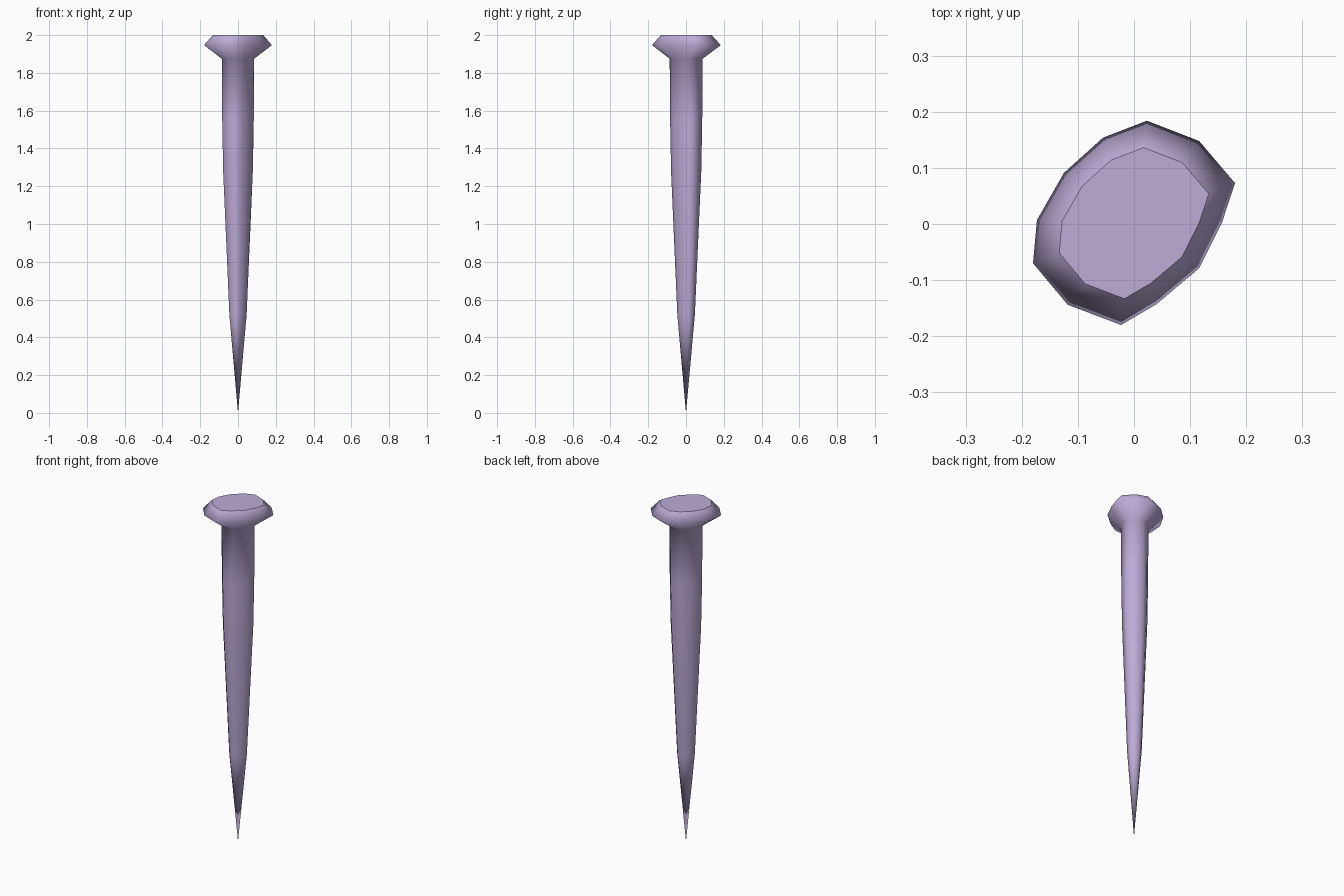
import bpy, bmesh

if "Cube" in bpy.data.objects:
    bpy.data.objects.remove(bpy.data.objects["Cube"])

# Irregular hand-forged cross-section of the head (12 sides, counter-clockwise)
SECTION = [(0.18, 0.073), (0.116, 0.148), (0.023, 0.184), (-0.055, 0.154),
           (-0.125, 0.091), (-0.173, 0.007), (-0.18, -0.07), (-0.118, -0.144),
           (-0.023, -0.18), (0.04, -0.143), (0.116, -0.079), (0.157, 0.003)]

# (height, scale of the section, widening across the narrow diagonal)
PROFILE = [(0.52, 0.25, 1.05), (1.28, 0.43, 1.05), (1.55, 0.457, 1.05),
           (1.875, 0.47, 1.05), (1.947, 1.0, 1.0), (2.0, 0.74, 1.0)]


def add_ring(bm, z, scale, widen):
    ring = []
    for x, y in SECTION:
        along, across = (x + y) / 2, (x - y) / 2 * widen
        ring.append(bm.verts.new(((along + across) * scale,
                                  (along - across) * scale, z)))
    return ring


bm = bmesh.new()
rings = [add_ring(bm, *row) for row in PROFILE]
n = len(SECTION)

# Pointed tip
tip = bm.verts.new((0, 0, 0))
for i in range(n):
    bm.faces.new((tip, rings[0][(i + 1) % n], rings[0][i]))

# Shaft and bevelled head
for low, high in zip(rings, rings[1:]):
    for i in range(n):
        j = (i + 1) % n
        bm.faces.new((low[i], low[j], high[j], high[i]))
for face in bm.faces:
    face.smooth = True

# Flat top with a crisp rim
top = bm.faces.new(rings[-1])
top.smooth = False
for edge in top.edges:
    edge.smooth = False
bmesh.ops.recalc_face_normals(bm, faces=bm.faces)

mesh = bpy.data.meshes.new("nail")
bm.to_mesh(mesh)
bm.free()
nail = bpy.data.objects.new("nail", mesh)
bpy.context.collection.objects.link(nail)

# Pale violet metal
metal = bpy.data.materials.new("pale_violet")
metal.diffuse_color = (0.51, 0.41, 0.68, 1)
metal.use_nodes = True
metal.node_tree.nodes["Principled BSDF"].inputs["Base Color"].default_value = metal.diffuse_color
mesh.materials.append(metal)
